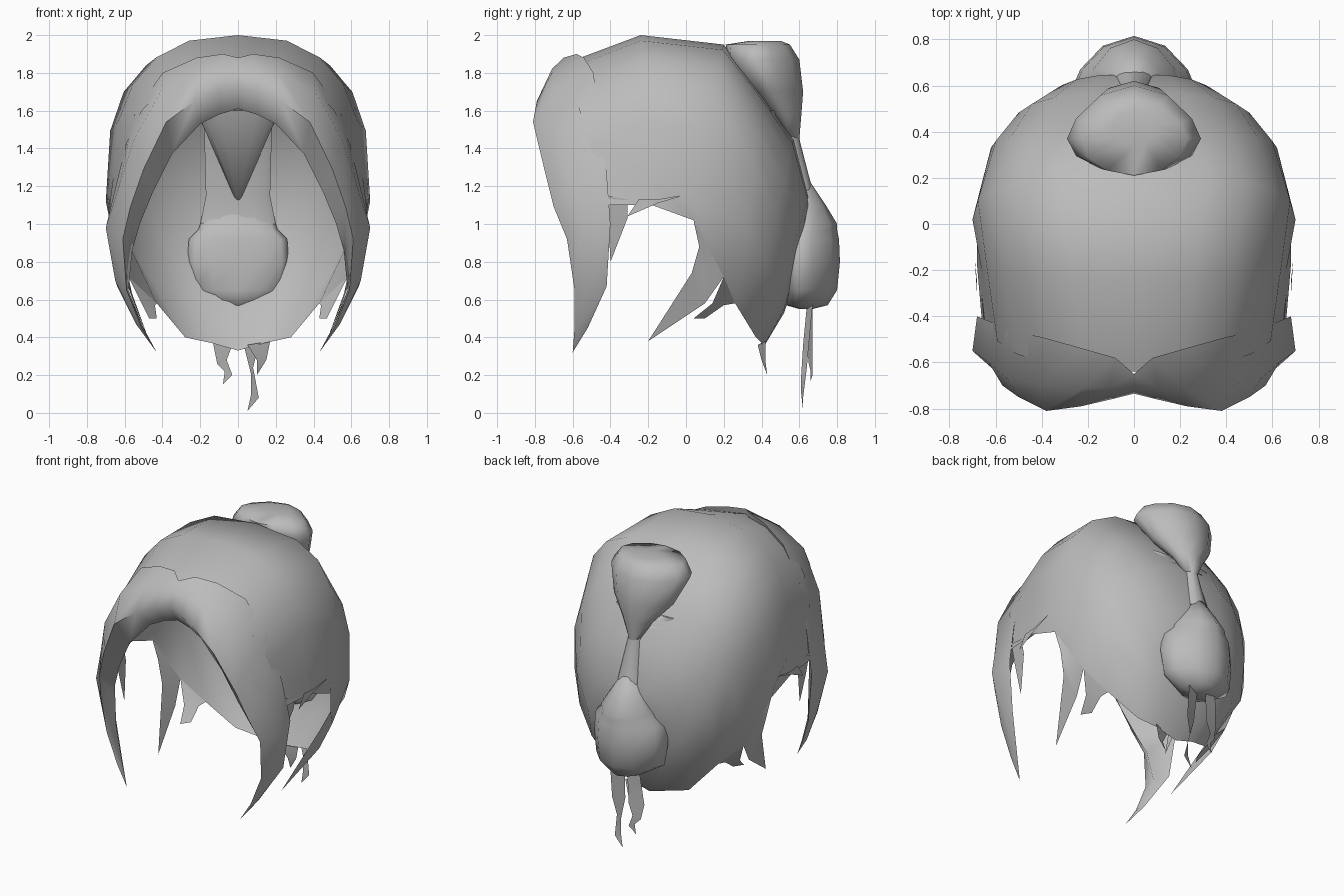
import bpy
import bmesh
from math import sin, cos, pi, radians

cube = bpy.data.objects.get("Cube")
if cube:
    bpy.data.objects.remove(cube)

grey = bpy.data.materials.new("hair_grey")
grey.use_nodes = True
COLOUR = (0.5, 0.5, 0.5, 1)
grey.diffuse_color = COLOUR
grey.node_tree.nodes["Principled BSDF"].inputs["Base Color"].default_value = COLOUR


def finish(name, bm, mirrored=False, angle=75):
    """Turn a bmesh into a shaded object, optionally mirrored over x."""
    if mirrored:
        half = bm.verts[:] + bm.edges[:] + bm.faces[:]
        copy = bmesh.ops.duplicate(bm, geom=half)["geom"]
        verts = [v for v in copy if isinstance(v, bmesh.types.BMVert)]
        for v in verts:
            v.co.x *= -1
        bmesh.ops.reverse_faces(bm, faces=[f for f in copy if isinstance(f, bmesh.types.BMFace)])
    bmesh.ops.remove_doubles(bm, verts=bm.verts, dist=0.0005)
    bmesh.ops.recalc_face_normals(bm, faces=bm.faces)
    mesh = bpy.data.meshes.new(name)
    bm.to_mesh(mesh)
    bm.free()
    mesh.materials.append(grey)
    obj = bpy.data.objects.new(name, mesh)
    bpy.context.collection.objects.link(obj)
    bpy.ops.object.select_all(action="DESELECT")
    obj.select_set(True)
    bpy.context.view_layer.objects.active = obj
    bpy.ops.object.shade_smooth_by_angle(angle=radians(angle))


def loft(name, rows, closed=False, capped=False, mirrored=False):
    """Skin a list of equal point rows with quads."""
    bm = bmesh.new()
    grid = [[bm.verts.new(p) for p in row] for row in rows]
    count = len(rows[0])
    for a, b in zip(grid, grid[1:]):
        for i in range(count if closed else count - 1):
            j = (i + 1) % count
            bm.faces.new((a[i], a[j], b[j], b[i]))
    if capped:
        bm.faces.new(grid[0])
        bm.faces.new(grid[-1])
    bmesh.ops.dissolve_degenerate(bm, dist=0.0005, edges=bm.edges)
    finish(name, bm, mirrored)


def strand(name, left, right, mirrored=False):
    """Flat lock of hair between two edge paths."""
    loft(name, list(zip(left, right)), mirrored=mirrored)


# Main cap: arches from the brow over the crown to the nape
def arch(top, side, rim, power=0.76, steps=5):
    (yt, zt), (w, ys, zs) = top, side
    points = []
    for i in range(steps + 1):
        a = pi / 2 * i / steps
        s, c = sin(a) ** power, max(cos(a), 0) ** power
        points.append((w * s, ys + (yt - ys) * c, zs + (zt - zs) * c))
    return points + [rim]


cap = [
    arch((-.64, 1.85), (.62, -.44, 1.2), (.66, -.41, 1.1), .92),
    arch((-.24, 2.0), (.66, -.2, 1.25), (.68, -.18, 1.1), .8),
    arch((.2, 1.95), (.7, .02, 1.12), (.68, .04, 1.02), .68),
    arch((.4, 1.69), (.62, .33, .98), (.58, .2, .72), .7),
    arch((.57, 1.45), (.52, .42, .8), (.43, .26, .58)),
    arch((.65, 1.15), (.37, .5, .65), (.28, .37, .4)),
    arch((.65, 1.0), (.18, .52, .55), (.14, .4, .37)),
    arch((.64, .9), (0, .52, .53), (0, .4, .33)),
]
loft("cap", cap, mirrored=True)

# Swept fringe: back edge, crest, lip and underside at each station
fringe = [
    [(0, -.65, 1.88), (0, -.71, 1.82), (0, -.735, 1.71), (0, -.66, 1.61)],
    [(.08, -.58, 1.9), (.1, -.71, 1.82), (.1, -.76, 1.7), (.1, -.66, 1.58)],
    [(.22, -.54, 1.88), (.22, -.71, 1.8), (.23, -.79, 1.65), (.2, -.67, 1.53)],
    [(.4, -.49, 1.8), (.41, -.7, 1.7), (.38, -.81, 1.54), (.35, -.68, 1.37)],
    [(.55, -.46, 1.58), (.55, -.67, 1.45), (.5, -.75, 1.29), (.45, -.65, 1.17)],
    [(.63, -.42, 1.27), (.63, -.6, 1.2), (.57, -.7, 1.09), (.52, -.6, 1.0)],
    [(.68, -.4, 1.0), (.7, -.55, .98), (.61, -.63, .92), (.56, -.54, .86)],
    [(.64, -.42, .67), (.65, -.5, .7), (.59, -.59, .65), (.58, -.5, .65)],
    [(.52, -.52, .45), (.54, -.55, .47), (.51, -.59, .45), (.5, -.55, .45)],
    [(.43, -.6, .32)] * 4,
]
loft("fringe", fringe, closed=True, mirrored=True)

# Side locks hanging from the cap rim
strand("temple_lock",
       [(.65, -.42, 1.15), (.63, -.41, 1.0), (.59, -.4, .8)],
       [(.66, -.31, 1.13), (.64, -.31, 1.03), (.6, -.38, .85)], True)
strand("ear_wisp",
       [(.68, -.31, 1.04), (.69, -.15, 1.11), (.7, .02, 1.16)],
       [(.68, -.25, 1.13), (.69, -.15, 1.13), (.7, .02, 1.16)], True)
strand("long_side_lock",
       [(.68, .04, 1.02), (.66, .07, .88), (.6, .03, .74), (.47, -.2, .38)],
       [(.58, .2, .72), (.58, .2, .72), (.55, .1, .58), (.47, -.2, .38)], True)
strand("short_side_lock",
       [(.58, .2, .72), (.51, .14, .58), (.47, .04, .5)],
       [(.43, .26, .58), (.44, .2, .57), (.43, .1, .5)], True)


# Buns: stacked rings, each with its own front depth and ridged back depth
def bun(name, rings, sides=12):
    rows = []
    for z, y, half_width, front, back in rings:
        row = []
        for i in range(sides):
            a = 2 * pi * i / sides
            c = cos(a)
            depth = back * c ** 1.4 if c > 0 else front * c
            row.append((half_width * sin(a), y + depth, z))
        rows.append(row)
    loft(name, rows, closed=True, capped=True)


bun("upper_bun", [
    (1.97, .4, .1, .06, .1), (1.95, .37, .23, .16, .18), (1.87, .37, .29, .15, .23),
    (1.7, .45, .22, .1, .17), (1.57, .52, .11, .05, .09), (1.45, .56, .04, .03, .04)])
bun("neck_strand", [
    (1.58, .51, .05, .04, .07), (1.45, .55, .05, .04, .05), (1.18, .63, .08, .04, .04)])
bun("lower_bun", [
    (1.22, .62, .05, .03, .04), (1.1, .62, .13, .04, .12), (1.0, .6, .2, .04, .2),
    (.97, .59, .21, .05, .21), (.92, .58, .26, .05, .23), (.8, .58, .27, .06, .235),
    (.65, .59, .25, .07, .21), (.57, .61, .12, .08, .14), (.55, .63, .04, .03, .04)])

# Hair gathered under the cap between the buns
bun("inner_wedge", [(1.6, .45, .22, .04, .02), (1.12, .59, .01, .01, .02)])
bun("inner_strand", [
    (1.53, .49, .18, .02, .02), (1.15, .6, .17, .02, .02), (.95, .6, .21, .04, .02)])

# Loose wisps below the lower bun
strand("right_wisp",
       [(-.11, .66, .57), (-.13, .64, .36), (-.11, .65, .26), (-.07, .66, .22), (-.08, .66, .15)],
       [(-.02, .67, .57), (-.03, .67, .36), (-.06, .67, .28), (-.03, .67, .2), (-.06, .66, .17)])
strand("left_wisp",
       [(.02, .64, .57), (.03, .62, .36), (.07, .61, .2), (.07, .61, .1), (.05, .62, .01)],
       [(.11, .67, .57), (.11, .65, .36), (.08, .64, .24), (.11, .62, .08), (.05, .62, .01)])
strand("nape_wisp",
       [(.05, .38, .36), (.1, .4, .28), (.1, .43, .2)],
       [(.17, .42, .38), (.15, .42, .28), (.1, .43, .2)])
